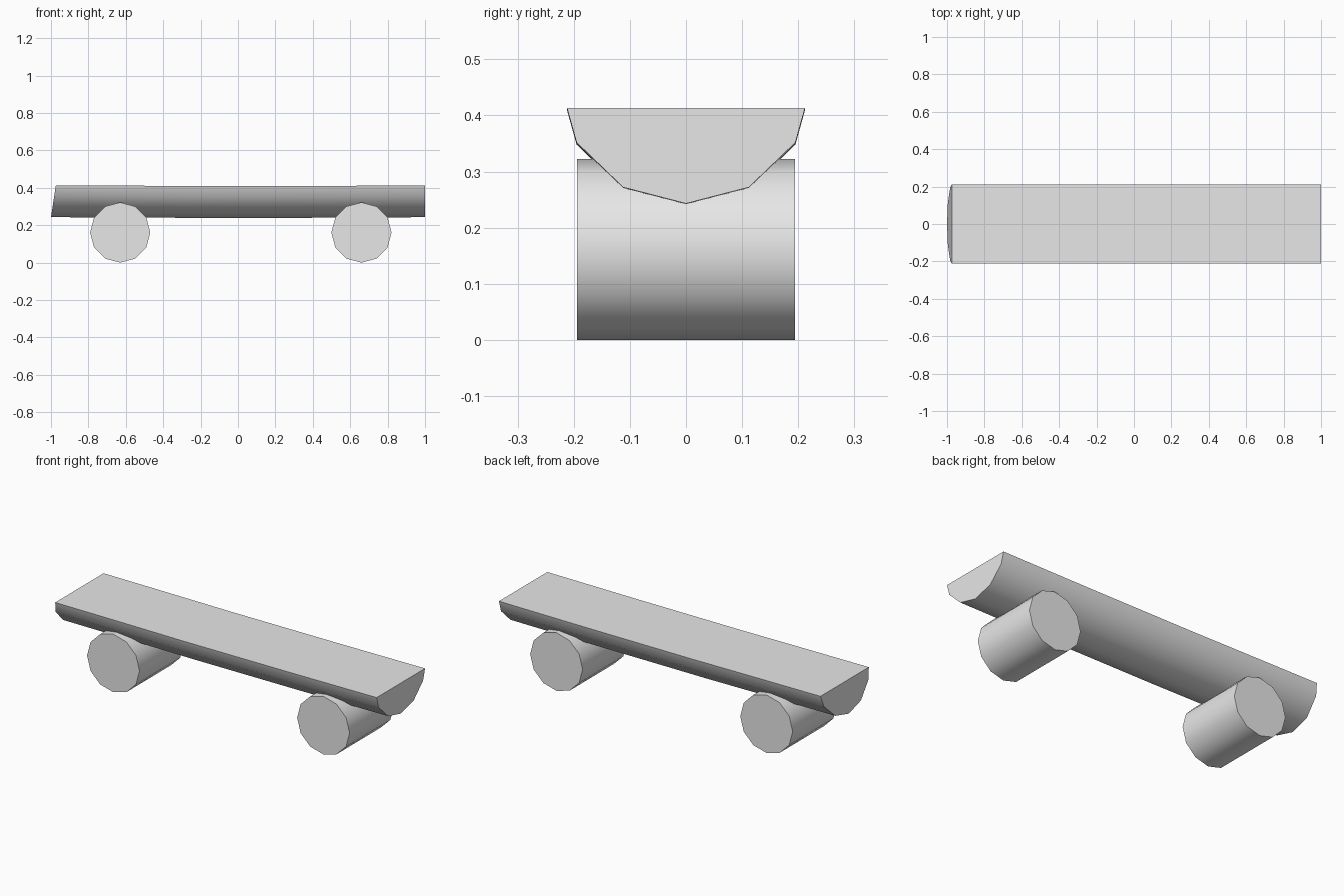
import bpy
import bmesh
import math

cube = bpy.data.objects.get("Cube")
if cube:
    bpy.data.objects.remove(cube)

GREY = (0.8, 0.8, 0.8, 1)
mat = bpy.data.materials.new("plain grey")
mat.use_nodes = True
mat.diffuse_color = GREY
mat.node_tree.nodes["Principled BSDF"].inputs["Base Color"].default_value = GREY


def finish(obj):
    """Colour a part and smooth its round sides, keeping cut ends sharp."""
    obj.data.materials.clear()
    obj.data.materials.append(mat)
    bpy.ops.object.select_all(action="DESELECT")
    obj.select_set(True)
    bpy.context.view_layer.objects.active = obj
    bpy.ops.object.shade_smooth_by_angle(angle=math.radians(40))


# Two round logs lying across the bench
for name, x in (("right_log", -0.63), ("left_log", 0.66)):
    bpy.ops.mesh.primitive_cylinder_add(
        vertices=12, radius=0.161, depth=0.388,
        location=(x, 0, 0.161), rotation=(math.pi / 2, 0, 0))
    log = bpy.context.object
    log.name = name
    finish(log)

# Split-log seat: half-round section lofted along x with a slight sag
half = [(0.212, 0.413), (0.195, 0.352), (0.112, 0.272)]
section = [(-y, z) for y, z in half] + [(0, 0.243)] + [(y, z) for y, z in reversed(half)]
stations = [(-1, 0), (-0.5, -0.002), (-0.2, -0.004), (0.45, -0.003), (1, 0)]

bm = bmesh.new()
rings = []
for x, sag in stations:
    ring = []
    for y, z in section:
        # The right end is cut at a slant, leaning inward at the top
        slant = 0.026 * (z - 0.243) / 0.17 if x == -1 else 0
        ring.append(bm.verts.new((x + slant, y, z + sag)))
    rings.append(ring)
for a, b in zip(rings, rings[1:]):
    for i in range(len(section)):
        j = (i + 1) % len(section)
        bm.faces.new((a[i], a[j], b[j], b[i]))
bm.faces.new(rings[0])
bm.faces.new(rings[-1])
bmesh.ops.recalc_face_normals(bm, faces=bm.faces)
mesh = bpy.data.meshes.new("seat")
bm.to_mesh(mesh)
bm.free()
seat = bpy.data.objects.new("seat", mesh)
bpy.context.collection.objects.link(seat)
finish(seat)
